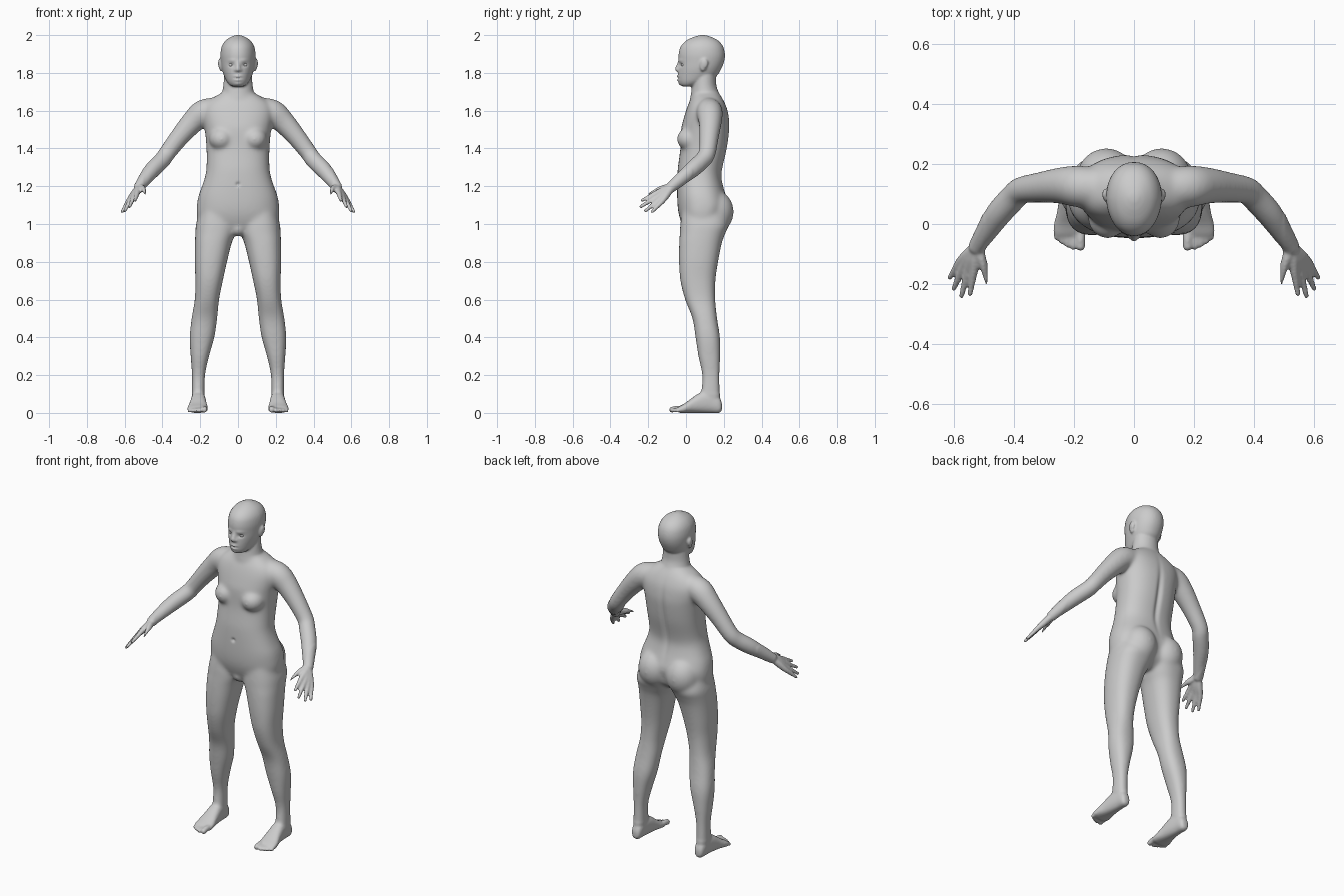
import bpy, bmesh, math
from mathutils import Vector, Matrix


def resample(rows, n=5):
    """Catmull-Rom refinement of rows of numbers."""
    out, last = [], len(rows) - 1
    for i in range(last):
        a, b, c, d = rows[max(i - 1, 0)], rows[i], rows[i + 1], rows[min(i + 2, last)]
        for k in range(n):
            t = k / n
            out.append([.5 * (2 * q + (r - p) * t + (2 * p - 5 * q + 4 * r - s) * t * t
                              + (3 * q - p - 3 * r + s) * t ** 3)
                        for p, q, r, s in zip(a, b, c, d)])
    return out + [list(rows[-1])]


def skin(bm, rings):
    vs = [[bm.verts.new(p) for p in ring] for ring in rings]
    n = len(vs[0])
    for a, b in zip(vs, vs[1:]):
        for i in range(n):
            bm.faces.new((a[i], a[(i + 1) % n], b[(i + 1) % n], b[i]))
    bm.faces.new(vs[0])
    bm.faces.new(vs[-1])


def power(v, e):
    return math.copysign(abs(v) ** e, v)


def stack(bm, rows, axis='z', e=.85, taper=0, n=40):
    """Loft of rounded sections; a row is (position, a0, a1, b0, b1)."""
    rings = []
    for t, a0, a1, b0, b1 in resample(rows):
        ring = []
        for i in range(n):
            w = 2 * math.pi * i / n
            c, s = power(math.cos(w), e), power(math.sin(w), e)
            a = (a0 + a1) / 2 + (a1 - a0) / 2 * c * (1 - taper * max(0, -s))
            b = (b0 + b1) / 2 + (b1 - b0) / 2 * s
            ring.append((a, b, t) if axis == 'z' else (a, t, b))
        rings.append(ring)
    skin(bm, rings)


def ball(bm, centre, radii):
    m = Matrix.Translation(centre) @ Matrix.Diagonal((*radii, 1))
    bmesh.ops.create_uvsphere(bm, u_segments=24, v_segments=16, radius=1, matrix=m)


def tube(bm, rows, n=20):
    """Round limb through (x, y, z, radius) with a round tip."""
    pts = resample(rows)
    rings = []
    for i, (x, y, z, r) in enumerate(pts):
        p, q = pts[max(i - 1, 0)], pts[min(i + 1, len(pts) - 1)]
        d = (Vector(q[:3]) - Vector(p[:3])).normalized()
        u = d.cross(Vector((.3, .5, .8))).normalized()
        v = d.cross(u)
        rings.append([Vector((x, y, z)) + r * (u * math.cos(2 * math.pi * k / n)
                      + v * math.sin(2 * math.pi * k / n)) for k in range(n)])
    skin(bm, rings)
    ball(bm, rows[-1][:3], [rows[-1][3]] * 3)


bm = bmesh.new()

# leg
stack(bm, [(1.08, .02, .2, -.02, .2), (1, .004, .222, -.03, .225), (.95, .012, .226, -.033, .208),
           (.9, .033, .228, -.036, .19), (.8, .058, .229, -.037, .17), (.7, .08, .226, -.03, .156),
           (.6, .1, .229, -.005, .155), (.5, .11, .246, .034, .165), (.4, .125, .256, .05, .18),
           (.3, .153, .251, .065, .181), (.2, .174, .244, .085, .178), (.1, .177, .244, .08, .18),
           (.05, .18, .24, .08, .18)])

# foot and toes
stack(bm, [(.19, .195, .225, .015, .05), (.175, .182, .238, 0, .085), (.13, .176, .244, 0, .12),
           (.08, .17, .25, 0, .11), (.04, .166, .256, 0, .085), (0, .16, .266, 0, .055),
           (-.03, .16, .268, 0, .038), (-.045, .17, .258, .005, .028)], axis='y')
for x, y, r in ((.178, -.074, .016), (.203, -.075, .0115), (.222, -.067, .011),
                (.24, -.057, .0105), (.257, -.044, .0105)):
    tube(bm, [(x, -.01, r + .006, r), (x, y / 2 - .01, r + .006, r), (x, y, r + .001, r)])

# arm
tube(bm, [(.12, .12, 1.605, .066), (.185, .125, 1.588, .07), (.24, .128, 1.54, .062),
          (.31, .122, 1.46, .052), (.375, .112, 1.375, .046), (.40, .09, 1.34, .046),
          (.45, .035, 1.29, .045), (.49, -.025, 1.24, .037), (.522, -.075, 1.197, .029)])

# hand: one tube per finger running through the palm
for knuckle, tip in (((.533, -.155, 1.165), (.545, -.232, 1.125)),
                     ((.552, -.153, 1.145), (.574, -.239, 1.092)),
                     ((.568, -.142, 1.13), (.599, -.214, 1.07)),
                     ((.58, -.126, 1.12), (.613, -.178, 1.066))):
    k, t = Vector(knuckle), Vector(tip)
    start = Vector((.524, -.075, 1.195)).lerp(k, .1)
    tube(bm, [(*start, .019), (*start.lerp(k, .5), .019), (*k, .0145),
              (*k.lerp(t, .5), .0115), (*t, .009)], 14)
tube(bm, [(.52, -.085, 1.195, .02), (.503, -.125, 1.187, .018),
          (.493, -.165, 1.175, .0125), (.49, -.2, 1.158, .0095)], 14)

# chest, buttock and ear masses
ball(bm, (.088, .02, 1.45), (.066, .069, .062))
ball(bm, (.092, .15, 1.065), (.1, .103, .115))
ball(bm, (.09, .09, 1.842), (.012, .018, .034))
ball(bm, (.096, .098, 1.85), (.01, .019, .026))

# mirror everything built so far
dup = bmesh.ops.duplicate(bm, geom=bm.verts[:] + bm.edges[:] + bm.faces[:])['geom']
bmesh.ops.scale(bm, vec=(-1, 1, 1), verts=[g for g in dup if isinstance(g, bmesh.types.BMVert)])

# torso
stack(bm, [(z, -w, w, f, b) for z, w, f, b in (
    (.96, .09, .0, .15), (1, .2, -.022, .2), (1.05, .218, -.038, .215), (1.1, .218, -.045, .225),
    (1.15, .209, -.047, .212), (1.2, .191, -.047, .197), (1.25, .175, -.046, .188),
    (1.3, .167, -.043, .194), (1.4, .167, -.03, .217), (1.5, .176, -.026, .23),
    (1.55, .186, -.015, .229), (1.6, .19, .0, .221), (1.64, .17, .015, .206),
    (1.67, .13, .03, .19), (1.7, .075, .04, .17))])
ball(bm, (0, .03, .975), (.045, .05, .042))

# neck
stack(bm, [(z, -w, w, f, b) for z, w, f, b in (
    (1.6, .1, .03, .2), (1.66, .1, .022, .192), (1.7, .084, .028, .172),
    (1.74, .077, .033, .16), (1.8, .072, .04, .16))], e=1)

# head
stack(bm, [(z, -w, w, f, b) for z, w, f, b in (
    (1.728, .025, -.015, .03), (1.735, .042, -.03, .06), (1.755, .06, -.04, .115),
    (1.785, .074, -.043, .163), (1.82, .085, -.041, .186), (1.86, .091, -.039, .202),
    (1.9, .093, -.039, .206), (1.94, .086, -.028, .196), (1.97, .067, .0, .172),
    (1.99, .039, .04, .135), (2.0, .012, .075, .1))], e=.93, taper=.1)

# nose
tube(bm, [(0, -.03, 1.868, .009), (0, -.037, 1.845, .011), (0, -.045, 1.82, .014)])
for s in (-1, 1):
    ball(bm, (s * .013, -.038, 1.815), (.01, .012, .009))

bmesh.ops.recalc_face_normals(bm, faces=bm.faces[:])
mesh = bpy.data.meshes.new("body")
bm.to_mesh(mesh)
bm.free()
body = bpy.data.objects.new("body", mesh)
bpy.context.collection.objects.link(body)

# fuse the parts into one surface
mod = body.modifiers.new("fuse", 'REMESH')
mod.mode = 'VOXEL'
mod.voxel_size = .006
deps = bpy.context.evaluated_depsgraph_get()
fused = bpy.data.meshes.new_from_object(body.evaluated_get(deps))
body.modifiers.clear()
body.data = fused

# soften the joins, lightly on head, hands and feet
bm = bmesh.new()
bm.from_mesh(fused)
soft = [v for v in bm.verts if .1 < v.co.z < 1.7 and abs(v.co.x) < .5]
for verts, count in ((soft, 22), (bm.verts[:], 2)):
    for _ in range(count):
        bmesh.ops.smooth_vert(bm, verts=verts, factor=.5, use_axis_x=True,
                              use_axis_y=True, use_axis_z=True)

# face, navel and spine relief: (side, x, z, x spread, z spread, y shift)
relief = ((-1, .036, 1.842, .014, .009, .012), (-1, .034, 1.866, .022, .008, -.004),
          (-1, 0, 1.772, .02, .004, .007), (-1, 0, 1.781, .018, .006, -.007),
          (-1, 0, 1.763, .016, .006, -.007), (-1, 0, 1.74, .018, .009, -.004),
          (-1, 0, 1.21, .01, .01, .01), (1, 0, 1.38, .016, .16, -.012))
bm.normal_update()
for v in bm.verts:
    x, y, z = v.co
    if z < 1.1 or abs(x) > .2:
        continue
    for side, cx, cz, sx, sz, dy in relief:
        facing = max(0, side * v.normal.y)
        v.co.y += dy * facing * math.exp(-((abs(x) - cx) / sx) ** 2 - ((z - cz) / sz) ** 2)
for f in bm.faces:
    f.smooth = True
bm.to_mesh(fused)
bm.free()

# eyes
bm = bmesh.new()
for s in (-1, 1):
    ball(bm, (s * .036, -.0125, 1.842), (.013, .013, .011))
for f in bm.faces:
    f.smooth = True
mesh = bpy.data.meshes.new("eyes")
bm.to_mesh(mesh)
bm.free()
bpy.context.collection.objects.link(bpy.data.objects.new("eyes", mesh))
